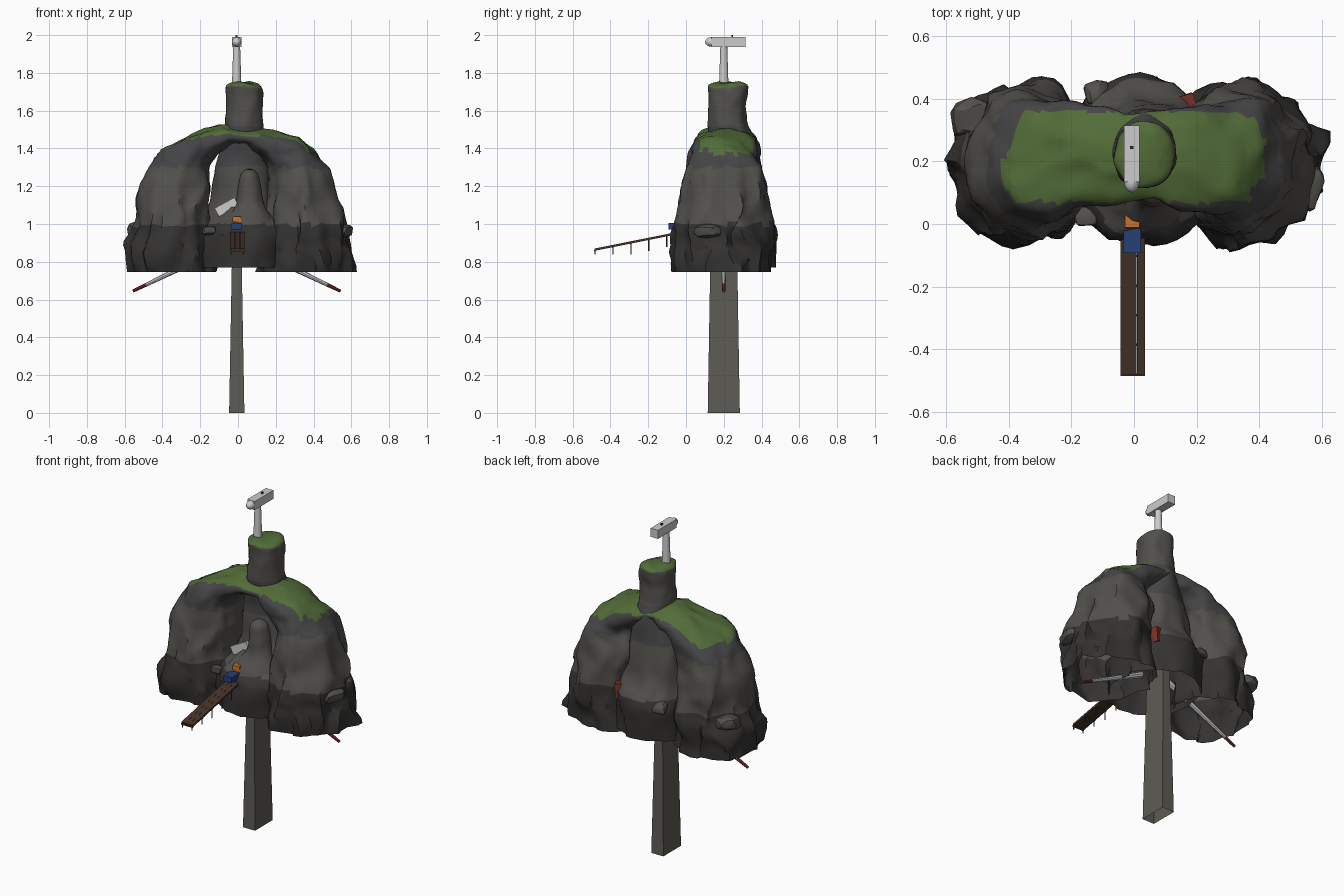
import bpy, bmesh, math
from mathutils import Vector, noise

if "Cube" in bpy.data.objects:
    bpy.data.objects.remove(bpy.data.objects["Cube"])


def mat(name, c):
    m = bpy.data.materials.new(name)
    m.diffuse_color = (*c, 1)
    m.use_nodes = True
    m.node_tree.nodes["Principled BSDF"].inputs["Base Color"].default_value = m.diffuse_color
    return m


DARK = mat("dark_rock", (.035, .033, .031))
ROCK = mat("rock", (.085, .08, .072))
SLATE = mat("slate", (.06, .06, .063))
GREEN = mat("moss", (.085, .15, .04))
STONE = mat("concrete", (.11, .105, .09))
WHITE = mat("white", (.6, .6, .6))
RED = mat("red", (.2, .03, .02))
WOOD = mat("wood", (.06, .035, .022))
BLUE = mat("blue", (.02, .05, .18))
ORANGE = mat("orange", (.6, .17, .02))


def finish(name, bm, mats, angle=None):
    me = bpy.data.meshes.new(name)
    bm.to_mesh(me)
    bm.free()
    for m in mats:
        me.materials.append(m)
    ob = bpy.data.objects.new(name, me)
    bpy.context.collection.objects.link(ob)
    if angle:
        bpy.ops.object.select_all(action='DESELECT')
        bpy.context.view_layer.objects.active = ob
        ob.select_set(True)
        bpy.ops.object.shade_smooth_by_angle(angle=math.radians(angle))
    return ob


def spline(rows, n):
    """Catmull-Rom resampling of rows of numbers."""
    out = []
    for i in range(len(rows) - 1):
        a, b, c, d = (Vector(rows[min(max(i + k, 0), len(rows) - 1)]) for k in (-1, 0, 1, 2))
        for s in range(n):
            t = s / n
            out.append(.5 * (2 * b + (c - a) * t + (2 * a - 5 * b + 4 * c - d) * t * t
                             + (3 * b - a - 3 * c + d) * t ** 3))
    return out + [Vector(rows[-1])]


def power(v, e=.95):
    return math.copysign(abs(v) ** e, v)


def rough(p, amt):
    """Broad lumps plus vertical folds that grow stronger towards the skirt."""
    skirt = min(max((1.4 - p.z) / .4, .35), 1)
    fold = noise.noise_vector(Vector((p.x * 13, p.y * 13, p.z * 5))) * .036 * skirt
    fold.z *= .4
    return p + (noise.noise_vector(p * 6) * .026 + fold + noise.noise_vector(p * 18) * .009) * amt


def loft(name, rings, amt, cap=False, moss_z=1.37, slate=(1.3, 1.52)):
    bm = bmesh.new()
    vs = []
    for i, ring in enumerate(rings):
        row = []
        for p in ring:
            q = rough(p, amt)
            if i == 0 or (not cap and i == len(rings) - 1):
                q.z = p.z
            row.append(bm.verts.new(q))
        vs.append(row)
    n = len(vs[0])
    for a, b in zip(vs, vs[1:]):
        for k in range(n):
            bm.faces.new((a[k], a[(k + 1) % n], b[(k + 1) % n], b[k]))
    if cap:
        bm.faces.new(vs[-1])
    bmesh.ops.recalc_face_normals(bm, faces=bm.faces)
    # colour bands by height, moss on the upper slopes
    for f in bm.faces:
        c = f.calc_center_median()
        z = c.z
        f.material_index = 0 if z < 1.0 else 2 if slate[0] < z < slate[1] else 1
        if f.normal.z > .45 and z > moss_z and (moss_z > 1.5 or .07 < c.y < .36):
            f.material_index = 3
    return finish(name, bm, [DARK, ROCK, SLATE, GREEN], 40)


def box(name, x, y, z, m, top=(1, 1), rot=None, open_bottom=False):
    """Box between ranges, optionally tapered at the top."""
    bm = bmesh.new()
    bmesh.ops.create_cube(bm, size=1)
    c = Vector(((x[0] + x[1]) / 2, (y[0] + y[1]) / 2, (z[0] + z[1]) / 2))
    if open_bottom:
        bmesh.ops.delete(bm, geom=[f for f in bm.faces if f.normal.z < -.5], context='FACES_ONLY')
    for v in bm.verts:
        t = top if v.co.z > 0 else (1, 1)
        v.co = Vector((v.co.x * (x[1] - x[0]) * t[0], v.co.y * (y[1] - y[0]) * t[1], v.co.z * (z[1] - z[0])))
    ob = finish(name, bm, [m])
    ob.location = c
    if rot:
        ob.rotation_euler = rot
    return ob


def rod(name, a, b, r1, r2, m, seg=12):
    a, b = Vector(a), Vector(b)
    bm = bmesh.new()
    bmesh.ops.create_cone(bm, cap_ends=True, segments=seg, radius1=r1, radius2=r2, depth=(b - a).length)
    ob = finish(name, bm, [m], 40)
    ob.location = (a + b) / 2
    ob.rotation_euler = (b - a).to_track_quat('Z', 'Y').to_euler()
    return ob


# rock arch: outer x,z / inner x,z / front y, back y, from the left foot to the crown
half = [(-.59, .745, -.12, .745, -.06, .455), (-.58, .88, -.125, .88, -.06, .455),
        (-.555, 1.0, -.145, 1.0, -.05, .445), (-.52, 1.18, -.155, 1.15, -.025, .43),
        (-.455, 1.33, -.155, 1.25, 0, .405), (-.34, 1.435, -.135, 1.33, .025, .38),
        (-.18, 1.5, -.08, 1.385, .06, .36), (0, 1.515, 0, 1.41, .07, .35)]
full = half + [(-a, b, -c, d, e, f) for a, b, c, d, e, f in half[-2::-1]]
rings = []
for ox, oz, ix, iz, y0, y1 in spline(full, 5):
    ring = []
    for k in range(48):
        t = math.tau * k / 48
        u, w = (1 + power(math.cos(t))) / 2, power(math.sin(t))
        ring.append(Vector((ix + (ox - ix) * u, (y0 + y1) / 2 + w * (y1 - y0) / 2, iz + (oz - iz) * u)))
    rings.append(ring)
loft("rock_arch", rings, 1.15)


def column(name, rows, amt, n=4, seg=40, **kw):
    """Upright rock from rows of z, centre x, centre y, radius x, radius y."""
    rs = []
    for z, cx, cy, rx, ry in spline(rows, n):
        rs.append([Vector((cx + rx * math.cos(math.tau * k / seg), cy + ry * math.sin(math.tau * k / seg), z))
                   for k in range(seg)])
    return loft(name, rs, amt, True, **kw)


# central pillar: wide base with a shelf behind, back column, chimney
column("central_pillar", [
    (.77, .025, .205, .24, .275), (.92, .025, .205, .235, .27), (.98, .03, .21, .225, .26),
    (1.03, .03, .235, .195, .215), (1.12, .025, .26, .16, .145), (1.3, .025, .255, .145, .125),
    (1.43, .035, .235, .12, .125), (1.52, .038, .225, .102, .115), (1.62, .034, .22, .094, .107),
    (1.7, .034, .22, .097, .108), (1.735, .034, .22, .09, .105), (1.75, .034, .22, .05, .06)],
    .7, moss_z=1.71)
# stalagmite in the opening
column("stalagmite", [
    (.95, .05, .11, .17, .14), (1.02, .05, .11, .13, .12), (1.1, .06, .12, .075, .075),
    (1.2, .06, .12, .058, .058), (1.26, .06, .12, .045, .045), (1.285, .06, .12, .015, .015)],
    .4, seg=24, moss_z=2)

# loose boulders
for i, (x, y, z, a, b, c) in enumerate([
        (.54, .12, .965, .05, .065, .033), (-.53, .34, .965, .055, .06, .033),
        (-.11, .415, .985, .04, .035, .03), (-.15, .03, .97, .03, .03, .022)]):
    bm = bmesh.new()
    bmesh.ops.create_icosphere(bm, subdivisions=2, radius=1)
    for v in bm.verts:
        p = Vector([power(q, .7) for q in v.co])
        v.co = rough(Vector((x + p.x * a, y + p.y * b, z + p.z * c)), .8)
    finish(f"boulder_{i}", bm, [ROCK], 25)

# pylon
box("pylon", (-.047, .034), (.115, .285), (0, 1.0), STONE, (.55, .8), open_bottom=True)

# turbine mast, nacelle and nose
rod("mast", (-.007, .2, 1.7), (-.007, .2, 1.95), .026, .018, WHITE, 16)
box("nacelle", (-.032, .018), (.135, .315), (1.938, 1.99), WHITE)
bm = bmesh.new()
bmesh.ops.create_uvsphere(bm, u_segments=16, v_segments=10, radius=1)
for v in bm.verts:
    v.co = Vector((v.co.x * .025 - .007, v.co.y * .035 + .136, v.co.z * .025 + 1.964))
finish("nose", bm, [WHITE], 40)
box("sensor", (-.012, -.002), (.24, .25), (1.985, 2.0), DARK)

# drooping blades with red tips
for s in (-1, 1):
    hub, joint, tip = [Vector((s * d - .007, .2, .91 - d * .483)) for d in (.03, .48, .55)]
    rod("blade", hub, joint, .02, .01, WHITE, 8)
    rod("blade_tip", joint, tip, .01, .008, RED, 8)

# wreckage in the arch and the red crate behind
box("white_panel", (-.12, .0), (.1, .125), (1.065, 1.115), WHITE, rot=(0, -.5, 0))
box("red_crate", (.14, .195), (.36, .415), (.95, 1.04), RED, (.9, .9), rot=(0, .1, .3))

# sloping jetty
slope = math.atan2(.08, .4)
for i in range(3):
    x = -.043 + i * .0262
    box("plank", (x, x + .0252), (-.487, -.04), (.902, .914), WOOD, rot=(slope, 0, 0))
for i in range(5):
    y = -.482 + i * .095
    zt = .866 + (y + .482) * .2
    for x in (-.037, .029):
        rod("jetty_post", (x, y, max(zt - .065, .838)), (x, y, zt), .003, .003, WOOD, 6)
    box("cross_beam", (-.043, .035), (y - .004, y + .004), (zt - .012, zt - .004), WOOD)

# small truck on the jetty end
box("truck_bed", (-.034, .022), (-.092, -.012), (.972, 1.006), BLUE)
box("truck_cab", (-.03, .018), (-.014, .042), (.965, 1.04), ORANGE, (.95, .9))
